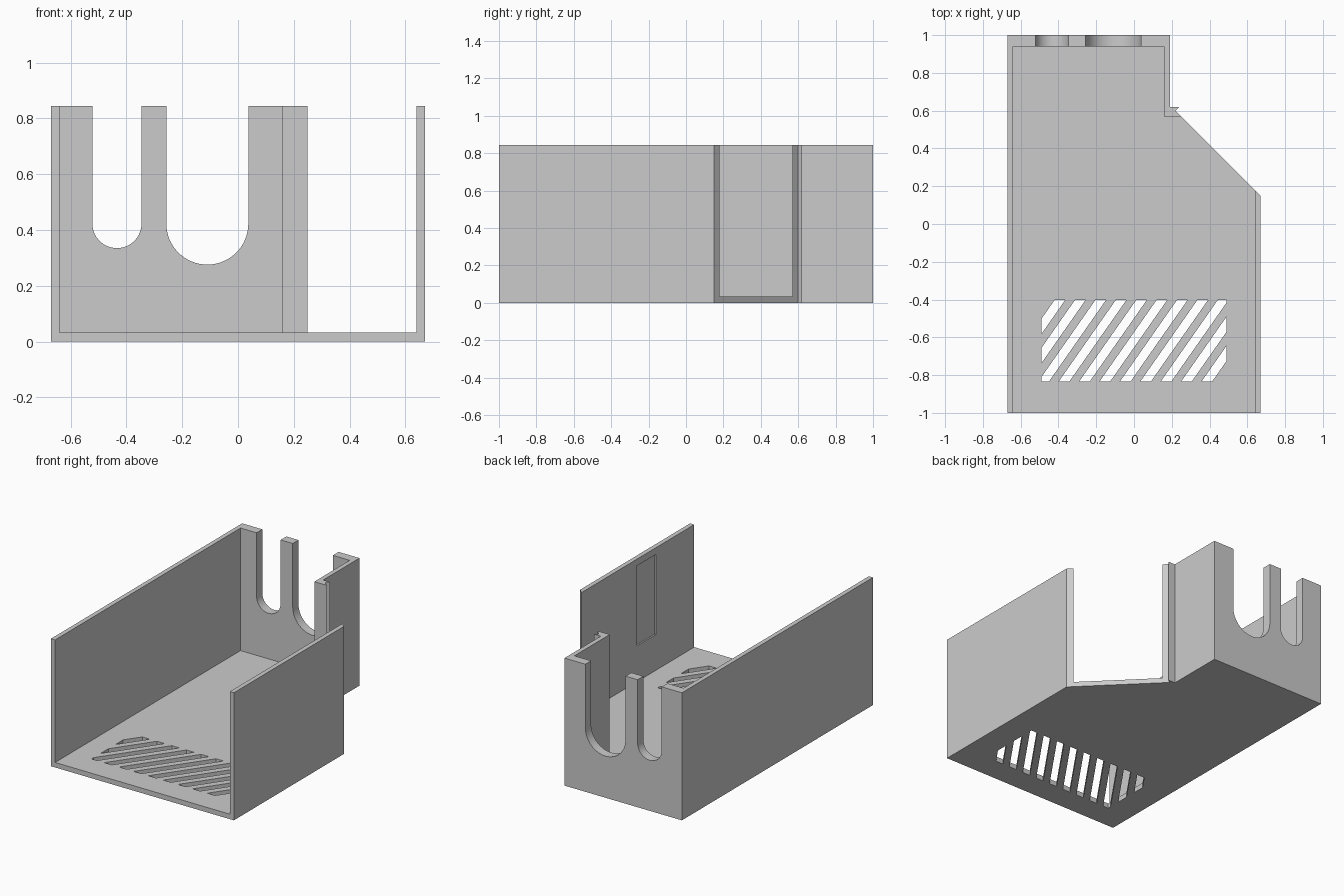
import bpy, bmesh, math

if "Cube" in bpy.data.objects:
    bpy.data.objects.remove(bpy.data.objects["Cube"], do_unlink=True)

W, T, FLOOR, H = 0.67, 0.03, 0.033, 0.845   # half width, wall, floor, height
CUT = 0.82                                  # diagonal corner: x + y = CUT

grey = bpy.data.materials.new("plain grey")
grey.use_nodes = True
grey.diffuse_color = (0.6, 0.6, 0.6, 1)
grey.node_tree.nodes["Principled BSDF"].inputs["Base Color"].default_value = (0.6, 0.6, 0.6, 1)


def finish(bm, name):
    bmesh.ops.recalc_face_normals(bm, faces=bm.faces)
    mesh = bpy.data.meshes.new(name)
    bm.to_mesh(mesh)
    bm.free()
    mesh.materials.append(grey)
    obj = bpy.data.objects.new(name, mesh)
    bpy.context.collection.objects.link(obj)
    return obj


def extrude(bm, move):
    res = bmesh.ops.extrude_face_region(bm, geom=bm.faces[:])
    verts = [g for g in res["geom"] if isinstance(g, bmesh.types.BMVert)]
    bmesh.ops.translate(bm, verts=verts, vec=move)


def prism(name, outline, z0, z1):
    bm = bmesh.new()
    bm.faces.new([bm.verts.new((x, y, z0)) for x, y in outline])
    extrude(bm, (0, 0, z1 - z0))
    return finish(bm, name)


def cut(target, cutter):
    cutter.hide_render = True
    cutter.hide_set(True)
    mod = target.modifiers.new("cut", 'BOOLEAN')
    mod.operation, mod.solver, mod.object = 'DIFFERENCE', 'EXACT', cutter
    bpy.context.view_layer.update()
    graph = bpy.context.evaluated_depsgraph_get()
    mesh = bpy.data.meshes.new_from_object(target.evaluated_get(graph))
    target.modifiers.clear()
    target.data = mesh
    bpy.data.objects.remove(cutter, do_unlink=True)


# Floor, with the cut-off corner and the small hooked jamb
STUB = [(CUT - 0.57, 0.57), (CUT - 0.60, 0.60), (0.24, 0.62), (0.19, 0.62)]
floor = prism("floor", [(-W, -1), (W, -1), (W, CUT - W)] + STUB + [(0.19, 1), (-W, 1)], 0, FLOOR)

# Slanted vent slots, trimmed to a rectangle
X, Y0, Y1 = 0.49, -0.833, -0.402
lean = (Y1 - Y0) / math.tan(math.radians(55))
bm = bmesh.new()
for k in range(11):
    a = -0.42 + 0.108 * k
    b = a + 0.056
    bm.faces.new([bm.verts.new((x, y, -0.1)) for x, y in
                  ((a - lean, Y0), (b - lean, Y0), (b, Y1), (a, Y1))])
for s in (-1, 1):
    bmesh.ops.bisect_plane(bm, geom=bm.verts[:] + bm.edges[:] + bm.faces[:],
                           plane_co=(s * X, 0, 0), plane_no=(s, 0, 0), clear_outer=True)
extrude(bm, (0, 0, 0.3))
cut(floor, finish(bm, "vent_cutter"))

# Long side walls; the shorter one ends on the diagonal
prism("long_side_wall", [(-W, -1), (-W + T, -1), (-W + T, 0.94), (-W, 0.94)], FLOOR, H)
short = prism("short_side_wall",
              [(W - T, -1), (W, -1), (W, CUT - W), (W - T, CUT - W + T)], FLOOR, H)

# Shallow recess on the inside of the short wall
xi = W - T
cut(short, prism("recess_cutter",
                 [(xi - 0.1, -0.6), (xi + 0.01, -0.6), (xi + 0.01, -0.4), (xi - 0.1, -0.4)], 0.27, 0.80))

# Rear side wall with the hooked jamb
prism("rear_side_wall", [(0.16, 0.57)] + STUB + [(0.19, 0.94), (0.16, 0.94)], FLOOR, H)


# Back wall with two round-bottomed open slots
def slot(x0, x1, bottom):
    r, c = (x1 - x0) / 2, (x0 + x1) / 2
    arc = [(c + r * math.cos(t), bottom + r + r * math.sin(t))
           for t in (math.pi + math.pi * i / 32 for i in range(33))]
    return [(x0, H)] + arc + [(x1, H)]


profile = ([(0.19, FLOOR), (-W, FLOOR), (-W, H)] + slot(-0.522, -0.346, 0.335)
           + slot(-0.257, 0.037, 0.276) + [(0.19, H)])
bm = bmesh.new()
bm.faces.new([bm.verts.new((x, 0.94, z)) for x, z in profile])
extrude(bm, (0, 0.06, 0))
back = finish(bm, "back_wall")

# Smooth only the round slot bottoms
bpy.ops.object.select_all(action='DESELECT')
back.select_set(True)
bpy.context.view_layer.objects.active = back
bpy.ops.object.shade_smooth_by_angle(angle=math.radians(30))
